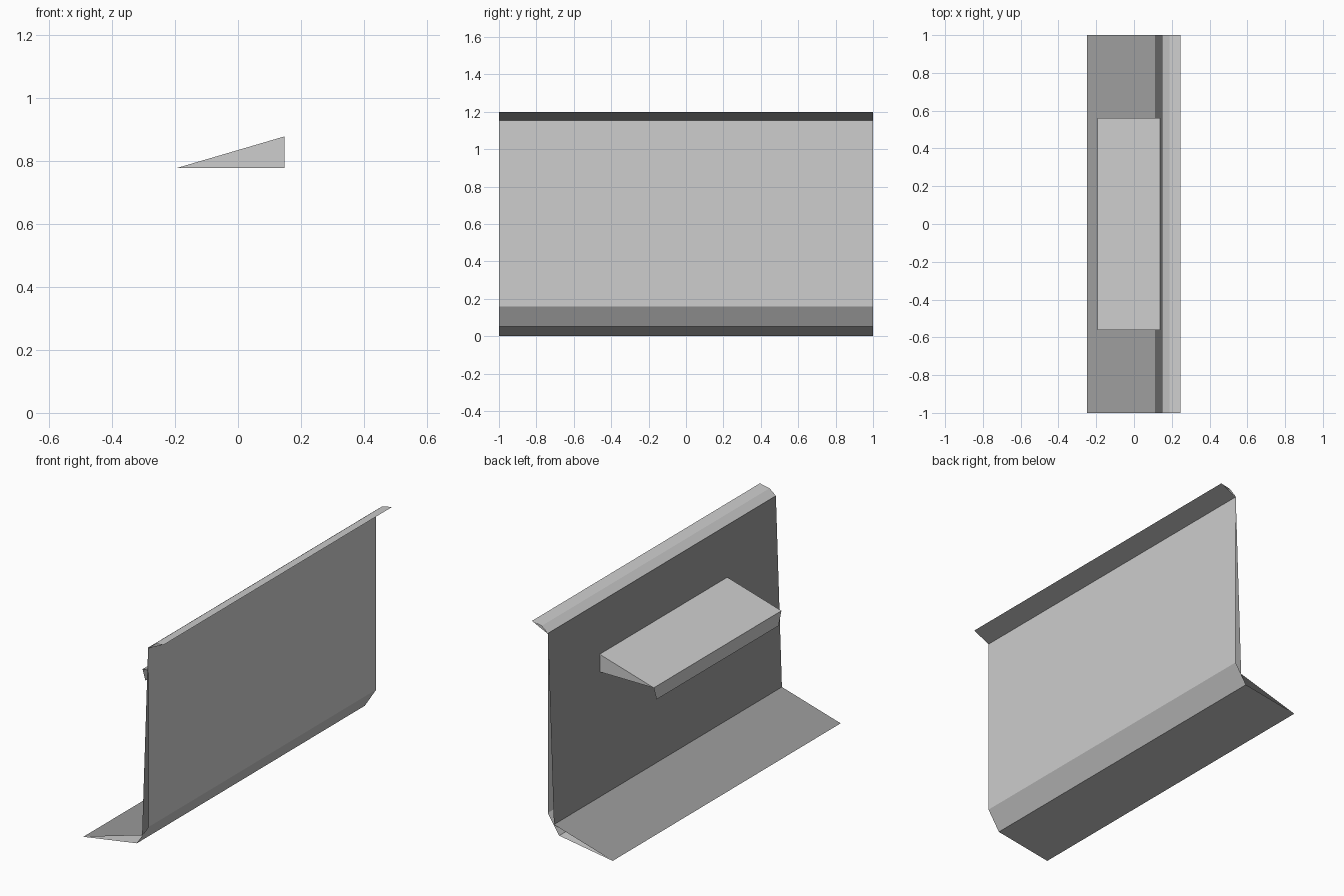
import bpy

# Remove the default cube only
cube = bpy.data.objects.get("Cube")
if cube:
    bpy.data.objects.remove(cube, do_unlink=True)


def make_material(name, value):
    mat = bpy.data.materials.new(name)
    mat.use_nodes = True
    colour = (value, value, value, 1.0)
    mat.diffuse_color = colour
    for node in mat.node_tree.nodes:
        if node.type == 'BSDF_PRINCIPLED':
            node.inputs["Base Color"].default_value = colour
    return mat


light_grey = make_material("light_grey", 0.61)
dark_grey = make_material("dark_grey", 0.337)


def add_mesh(name, verts, faces, material):
    mesh = bpy.data.meshes.new(name)
    mesh.from_pydata(verts, [], faces)
    mesh.materials.append(material)
    mesh.update()
    obj = bpy.data.objects.new(name, mesh)
    bpy.context.scene.collection.objects.link(obj)


def sweep(name, profile, half_length, material, solid=False):
    """Sweep an x-z profile along y; solid closes the outline and both ends."""
    n = len(profile)
    verts = [(x, y, z) for y in (-half_length, half_length) for x, z in profile]
    faces = [(i, n + i, n + i + 1, i + 1) for i in range(n - 1)]
    if solid:
        faces.append((n - 1, 2 * n - 1, n, 0))
        faces.append(tuple(range(n)))
        faces.append(tuple(reversed(range(n, 2 * n))))
    add_mesh(name, verts, faces, material)


# Corners shared by the two skins of the hollow panel
foot_edge = (-0.25, 0.0)
lip_edge = (0.246, 1.2)

# Light outer skin: underside, bevelled heel and tall wall
sweep("outer_wall", [foot_edge, (0.079, 0.052), (0.149, 0.16), (0.149, 1.156)],
      1.0, light_grey)

# Light top of the flared lip
sweep("lip_top", [lip_edge, (0.187, 1.188), (0.149, 1.158)], 1.0, light_grey)

# Dark inner skin: lip underside, inner wall and sloping foot
sweep("lip_underside", [(0.149, 1.154), lip_edge], 1.0, dark_grey)
sweep("inner_wall", [(0.148, 1.157), (0.111, 0.105), foot_edge], 1.0, dark_grey)

# Wedge-shaped shelf on the wall
shelf_x, shelf_z, shelf_half = -0.194, 0.778, 0.56
sweep("wedge_shelf", [(shelf_x, shelf_z), (0.147, shelf_z), (0.147, 0.878)],
      shelf_half, light_grey, solid=True)

# Thin tapered flap hanging from the shelf's outer edge
flap_corners = [
    (shelf_x, shelf_half, shelf_z), (shelf_x, 0.535, 0.704),
    (shelf_x, -0.535, 0.704), (shelf_x, -shelf_half, shelf_z),
]
add_mesh("shelf_flap", flap_corners, [(0, 1, 2, 3)], light_grey)
